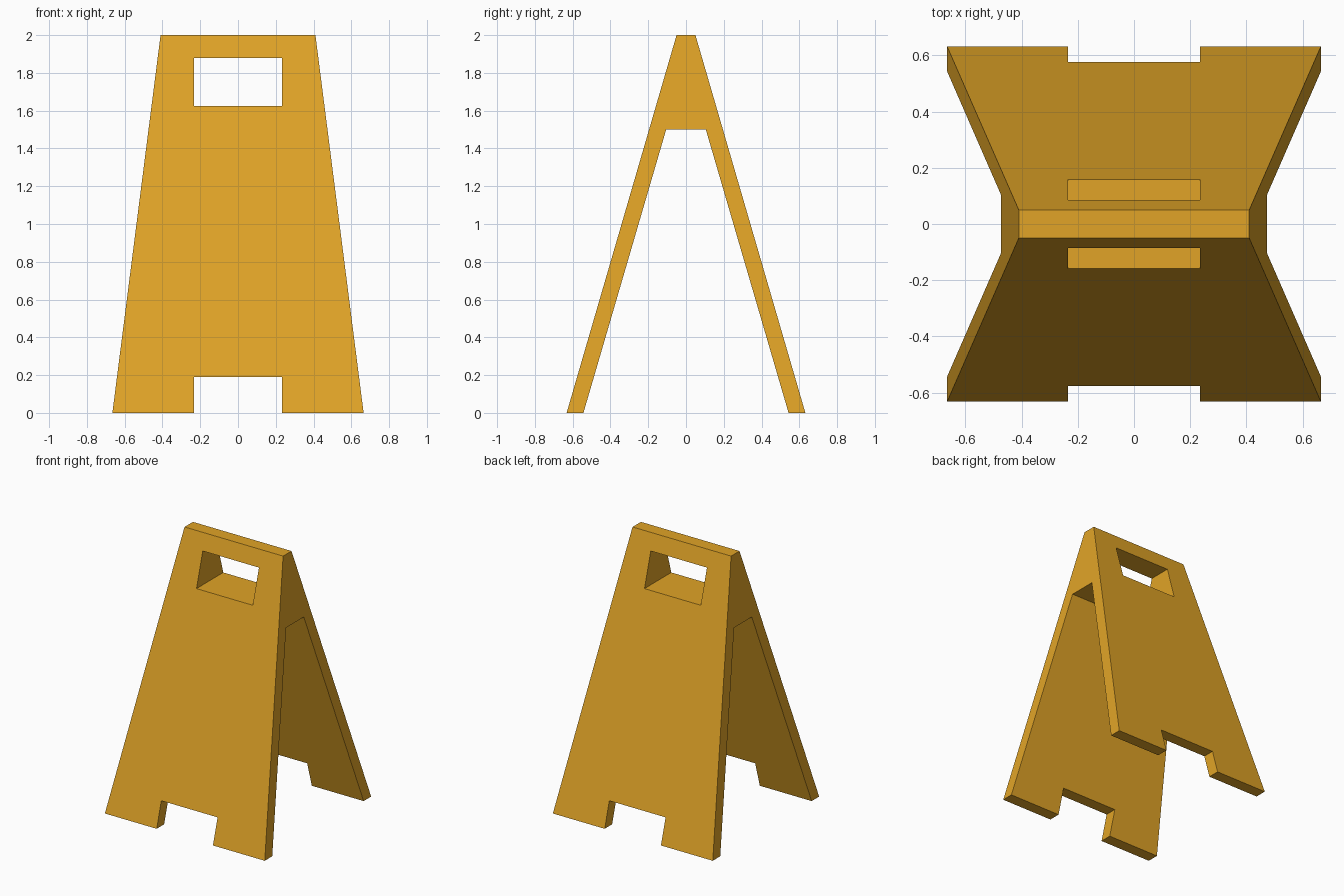
import bpy, bmesh

if "Cube" in bpy.data.objects:
    bpy.data.objects.remove(bpy.data.objects["Cube"])

HEIGHT = 2.0
BASE_HALF, TOP_HALF = 0.665, 0.41

paint = bpy.data.materials.new("amber yellow")
paint.diffuse_color = (0.75, 0.37, 0.02, 1)
paint.use_nodes = True
paint.node_tree.nodes["Principled BSDF"].inputs["Base Color"].default_value = paint.diffuse_color


def half_width(z):
    return BASE_HALF + (TOP_HALF - BASE_HALF) * z / HEIGHT


def prism(name, profile, half):
    """Extrude a y-z profile along x; half(z) gives the half width."""
    bm = bmesh.new()
    left = [bm.verts.new((-half(z), y, z)) for y, z in profile]
    right = [bm.verts.new((half(z), y, z)) for y, z in profile]
    bm.faces.new(left)
    bm.faces.new(right[::-1])
    n = len(profile)
    for i in range(n):
        j = (i + 1) % n
        bm.faces.new((left[i], right[i], right[j], left[j]))
    bmesh.ops.recalc_face_normals(bm, faces=bm.faces)
    mesh = bpy.data.meshes.new(name)
    bm.to_mesh(mesh)
    bm.free()
    mesh.materials.append(paint)
    obj = bpy.data.objects.new(name, mesh)
    bpy.context.collection.objects.link(obj)
    return obj


# A-shaped folding board, wider at the foot
side = [(0.05, HEIGHT), (0.632, 0), (0.543, 0), (0.105, 1.5)]
board = prism("folding_board", side + [(-y, z) for y, z in reversed(side)], half_width)


# Handle slot and foot notches, cut straight through both panels
for name, low, high in (("handle_slot", 1.625, 1.88), ("foot_notch", -0.2, 0.19)):
    cutter = prism(name, [(-1, low), (1, low), (1, high), (-1, high)], lambda z: 0.234)
    cutter.hide_render = True
    mod = board.modifiers.new(name, 'BOOLEAN')
    mod.operation = 'DIFFERENCE'
    mod.solver = 'EXACT'
    mod.object = cutter
    bpy.context.view_layer.objects.active = board
    bpy.ops.object.modifier_apply(modifier=mod.name)
    bpy.data.objects.remove(cutter)
